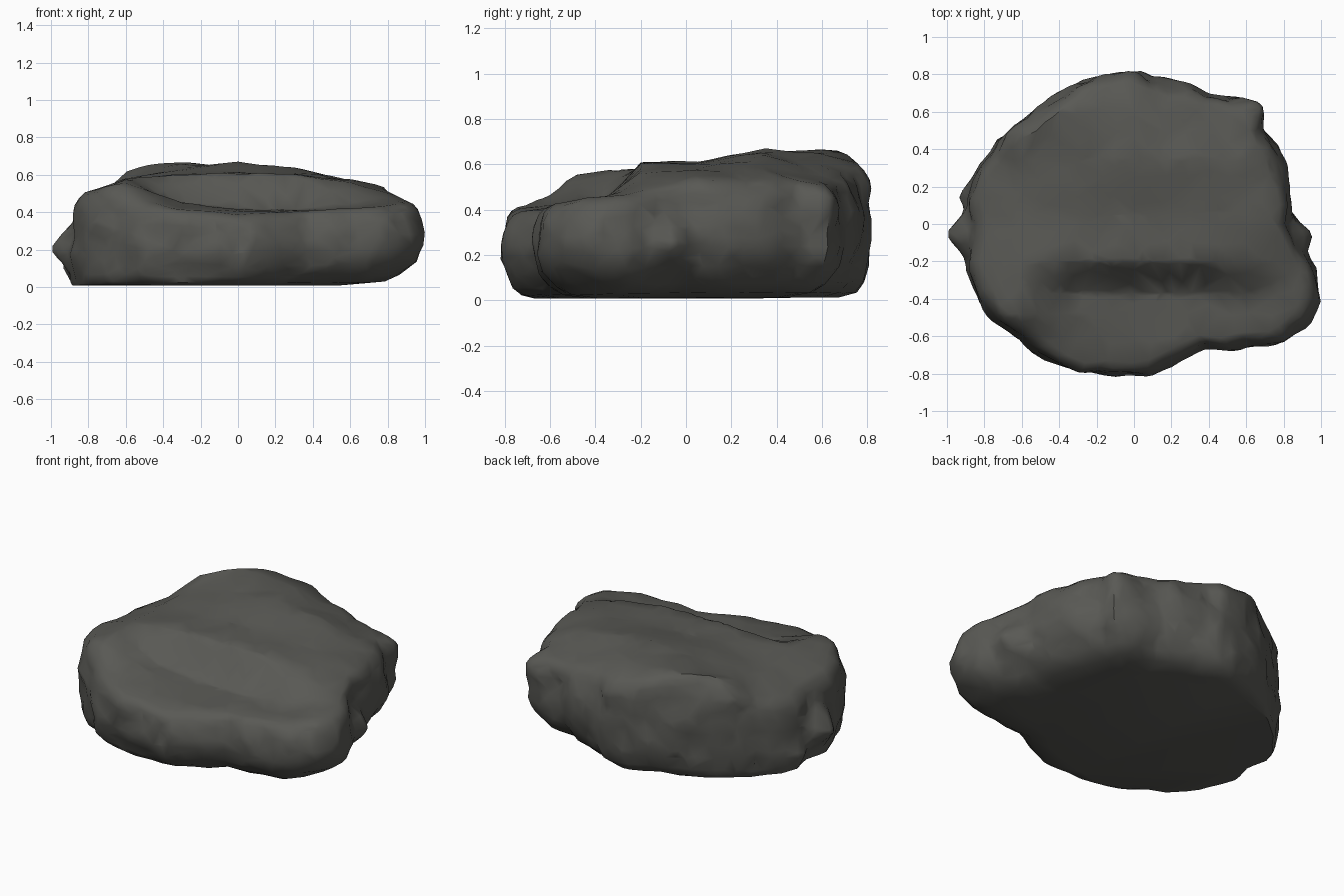
import bpy
import bmesh
from math import radians, degrees, sin, cos, pi
from mathutils import Vector, noise

cube = bpy.data.objects.get("Cube")
if cube:
    bpy.data.objects.remove(cube, do_unlink=True)

SEGMENTS = 160

# Outline of the boulder from above: angle in degrees, radius
OUTLINE = [(0, .85), (15, .86), (25, .87), (37, .86), (43, .92), (50, .88),
           (60, .81), (75, .79), (84, .79), (87, .82), (94, .83), (105, .82),
           (120, .81), (135, .81), (150, .855), (165, .9), (171, .91), (179, .87),
           (195, .92), (210, .92), (225, .87), (232, .87), (240, .85),
           (255, .83), (270, .81), (285, .78), (300, .77), (315, .92),
           (323, 1.04), (330, 1.07), (337, 1.07), (345, 1.01), (352, .9), (360, .85)]

# Height of the top: low ledge in front, a step, then the plateau
COLUMNS = [-.9, -.6, -.3, 0, .3, .6, .9]
ROWS = [-.8, -.62, -.48, -.37, -.2, .05, .35, .6, .8]
HEIGHTS = [[.40, .41, .40, .38, .39, .40, .41],
           [.43, .48, .42, .41, .40, .42, .44],
           [.49, .56, .45, .41, .41, .42, .45],
           [.49, .57, .44, .41, .41, .44, .46],
           [.47, .58, .60, .61, .60, .56, .47],
           [.43, .56, .61, .61, .60, .58, .49],
           [.40, .58, .64, .67, .64, .57, .46],
           [.46, .67, .67, .64, .56, .49, .46],
           [.50, .62, .64, .58, .50, .43, .46]]

# Flank profile from the ground up: share of the outline, share of the height
FLANK = [(.78, .02), (.88, .06), (.93, .14), (.975, .3), (1, .48), (1, .64),
         (.985, .79), (.965, .91), (.94, .965), (.905, 1)]
SUBRINGS = 3

# Pointed spurs on the sides: place, reach, size
SPURS = [((-.88, -.05, .2), (-.12, 0, 0), .15),
         ((-.9, .13, .1), (-.04, 0, 0), .12),
         ((.85, -.06, .25), (.1, 0, 0), .13),
         ((.62, .6, .43), (.05, .04, .02), .14)]


def locate(knots, value):
    """Index of the span holding value, and the position within it."""
    value = min(max(value, knots[0]), knots[-1])
    i = max(k for k in range(len(knots) - 1) if knots[k] <= value)
    return i, (value - knots[i]) / (knots[i + 1] - knots[i])


def mix(a, b, t):
    return a * (1 - t) + b * t


def radius_at(angle):
    i, t = locate([a for a, r in OUTLINE], angle)
    return mix(OUTLINE[i][1], OUTLINE[i + 1][1], t)


def height_at(x, y):
    i, s = locate(COLUMNS, x)
    j, t = locate(ROWS, y)
    near = mix(HEIGHTS[j][i], HEIGHTS[j][i + 1], s)
    far = mix(HEIGHTS[j + 1][i], HEIGHTS[j + 1][i + 1], s)
    return mix(near, far, t)


def weather(p, flank):
    """Dents and chips on the flanks, gentle waves on top, then the spurs."""
    out = Vector((p.x, p.y, 0)).normalized()
    dent = noise.noise(p * 4 + Vector((5, 1, 2))) * .025
    dent += noise.noise(p * 9) * .02
    p = p + out * dent * flank
    p.z += noise.noise(p * 6 + Vector((2, 7, 4))) * .01 * min(1, p.z * 4)
    for place, reach, size in SPURS:
        fall = max(0, 1 - (p - Vector(place)).length / size)
        p = p + Vector(reach) * fall
    return p


def ring_list():
    """Rings of the flank, then rings shrinking across the top."""
    rings = []
    for (s0, l0), (s1, l1) in zip(FLANK, FLANK[1:]):
        for k in range(SUBRINGS):
            t = k / SUBRINGS
            rings.append((mix(s0, s1, t), mix(l0, l1, t)))
    rim = FLANK[-1][0]
    return rings + [(rim * (1 - k / 28), 1) for k in range(28)]


def make_boulder():
    bm = bmesh.new()
    loops = []
    for scale, lift in ring_list():
        loop = []
        for k in range(SEGMENTS):
            a = 2 * pi * k / SEGMENTS
            # The underside is cut back more on the left than on the right
            share = 1 - (1 - scale) * (1 + .9 * cos(a)) if lift < .5 else scale
            r = radius_at(degrees(a)) * share
            x, y = r * cos(a), r * sin(a)
            p = Vector((x, y, height_at(x, y) * lift))
            flank = 1 if lift < 1 else max(0, (scale - .6) / .4)
            loop.append(bm.verts.new(weather(p, flank)))
        loops.append(loop)
    for low, high in zip(loops, loops[1:]):
        for k in range(SEGMENTS):
            n = (k + 1) % SEGMENTS
            bm.faces.new((low[k], low[n], high[n], high[k]))
    bm.faces.new(loops[-1])
    bm.faces.new(reversed(loops[0]))
    bmesh.ops.triangulate(bm, faces=bm.faces[:])

    mesh = bpy.data.meshes.new("boulder")
    bm.to_mesh(mesh)
    bm.free()
    obj = bpy.data.objects.new("boulder", mesh)
    bpy.context.collection.objects.link(obj)
    return obj


stone = bpy.data.materials.new("dark_grey_stone")
stone.use_nodes = True
color = (.1, .1, .09, 1)
stone.diffuse_color = color
stone.node_tree.nodes["Principled BSDF"].inputs["Base Color"].default_value = color

boulder = make_boulder()
boulder.data.materials.append(stone)

# Reduce to broad chiselled planes
chisel = boulder.modifiers.new("chisel", 'DECIMATE')
chisel.ratio = .14

bpy.ops.object.select_all(action='DESELECT')
boulder.select_set(True)
bpy.context.view_layer.objects.active = boulder
bpy.ops.object.modifier_apply(modifier=chisel.name)
bpy.ops.object.shade_smooth_by_angle(angle=radians(38))
